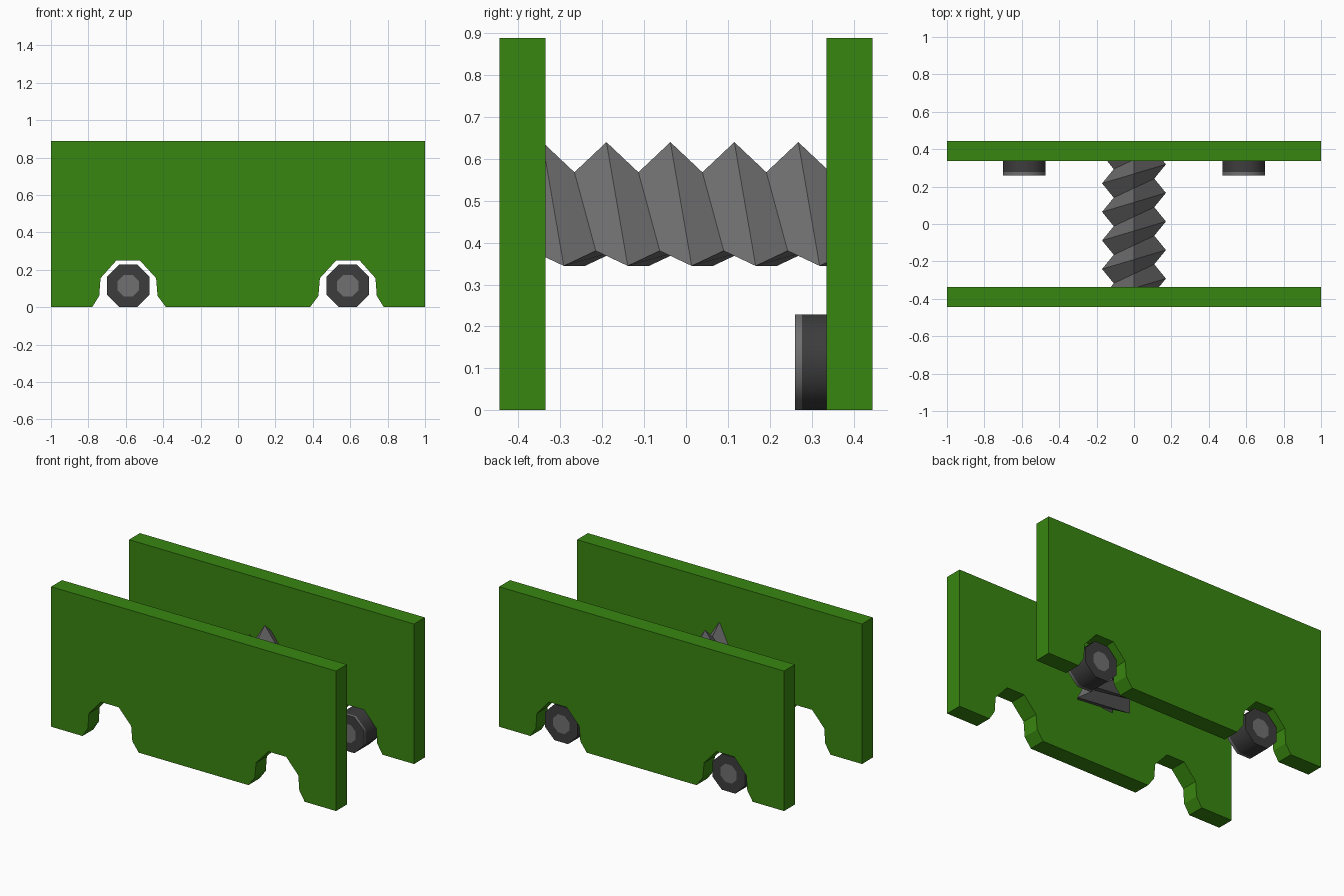
import bpy, bmesh, math

if "Cube" in bpy.data.objects:
    bpy.data.objects.remove(bpy.data.objects["Cube"])

def material(name, rgb):
    m = bpy.data.materials.new(name)
    m.diffuse_color = (*rgb, 1)
    m.use_nodes = True
    m.node_tree.nodes["Principled BSDF"].inputs["Base Color"].default_value = m.diffuse_color
    return m

GREEN = material("green", (0.04, 0.24, 0.005))
DARK = material("dark_grey", (0.046, 0.046, 0.046))
GREY = material("mid_grey", (0.16, 0.16, 0.16))

def finish(name, bm, mats):
    bmesh.ops.recalc_face_normals(bm, faces=bm.faces)
    me = bpy.data.meshes.new(name)
    bm.to_mesh(me)
    bm.free()
    for m in mats:
        me.materials.append(m)
    ob = bpy.data.objects.new(name, me)
    bpy.context.collection.objects.link(ob)
    return ob

# side plates: half outline with a wheel arch, mirrored in x
half = [(0.385, 0), (0.43, 0.06), (0.438, 0.155), (0.525, 0.25), (0.65, 0.25),
        (0.735, 0.155), (0.742, 0.06), (0.78, 0), (1, 0), (1, 0.888)]
outline = half + [(-x, z) for x, z in reversed(half)]

def plate(name, y0, y1):
    bm = bmesh.new()
    f = bm.faces.new([bm.verts.new((x, y0, z)) for x, z in outline])
    r = bmesh.ops.extrude_face_region(bm, geom=[f], use_keep_orig=True)
    for v in r["geom"]:
        if isinstance(v, bmesh.types.BMVert):
            v.co.y = y1
    finish(name, bm, [GREEN])

plate("front_plate", -0.445, -0.336)
plate("back_plate", 0.336, 0.445)

# octagonal wheels in the back plate, turned from a stepped profile
def wheel(name, cx):
    bm = bmesh.new()
    R, hub, cz, n = 0.1235, 0.062, 0.114, 8
    profile = [(hub, 0.26), (R, 0.26), (R, 0.277), (R, 0.412), (hub, 0.412)]
    rings = []
    for r, y in profile:
        angles = [(k + 0.5) * 2 * math.pi / n for k in range(n)]
        rings.append([bm.verts.new((cx + r * math.cos(a), y, cz + r * math.sin(a))) for a in angles])
    for j in range(len(rings) - 1):
        for k in range(n):
            f = bm.faces.new((rings[j][k], rings[j][(k + 1) % n],
                              rings[j + 1][(k + 1) % n], rings[j + 1][k]))
            f.smooth = j in (1, 2)
            f.material_index = 1 if j == 1 else 0
    for ring in (rings[0], rings[-1]):
        bm.faces.new(ring).material_index = 1
    finish(name, bm, [DARK, GREY])

wheel("left_wheel", -0.587)
wheel("right_wheel", 0.587)

# coarse screw thread joining the plates: three steps per turn
pitch, R, r, cz = 0.1527, 0.197, 0.125, 0.443
bm = bmesh.new()
crest, root = {}, {}
for i in range(-9, 16):
    a = i * 2 * math.pi / 3
    y = -0.19 + i * pitch / 3
    s, c = math.sin(a), math.cos(a)
    crest[i] = bm.verts.new((R * s, y, cz + R * c))
    root[i] = bm.verts.new((r * s, y + pitch / 2, cz + r * c))
for i in range(-9, 12):
    bm.faces.new((crest[i], crest[i + 1], root[i + 1], root[i]))
    bm.faces.new((root[i], root[i + 1], crest[i + 4], crest[i + 3]))
for d in (-1, 1):
    bmesh.ops.bisect_plane(bm, geom=bm.verts[:] + bm.edges[:] + bm.faces[:],
                           plane_co=(0, d * 0.337, 0), plane_no=(0, d, 0), clear_outer=True)
finish("screw_thread", bm, [GREY])
